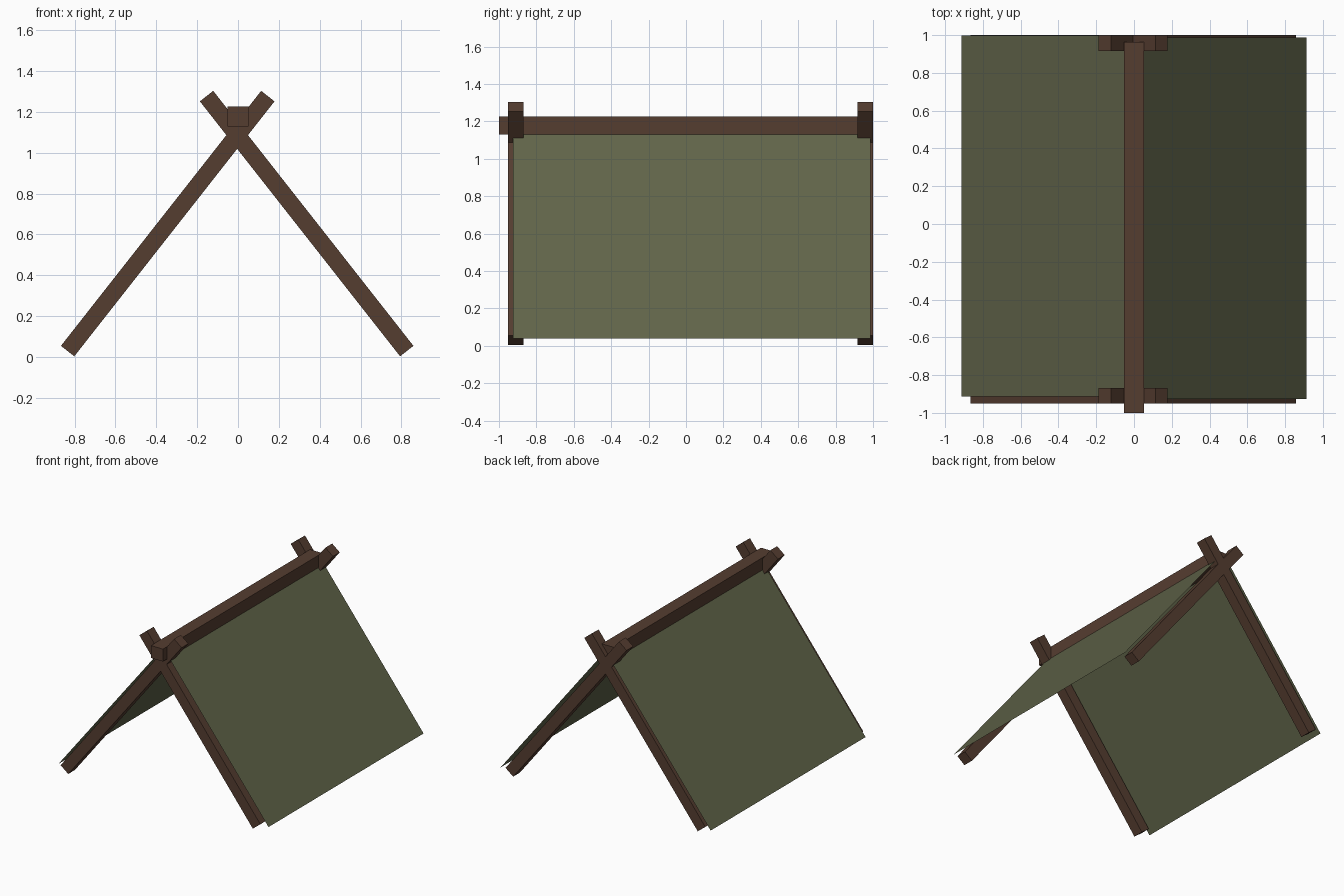
import bpy, bmesh, math
from mathutils import Vector, Matrix

if "Cube" in bpy.data.objects:
    bpy.data.objects.remove(bpy.data.objects["Cube"])


def material(name, rgb):
    m = bpy.data.materials.new(name)
    m.diffuse_color = (*rgb, 1)
    m.use_nodes = True
    m.node_tree.nodes["Principled BSDF"].inputs["Base Color"].default_value = m.diffuse_color
    return m


WOOD = material("dark brown wood", (0.091, 0.047, 0.030))
CANVAS = material("olive canvas", (0.120, 0.130, 0.068))


def finish(name, bm, mat):
    me = bpy.data.meshes.new(name)
    bm.to_mesh(me)
    bm.free()
    me.materials.append(mat)
    ob = bpy.data.objects.new(name, me)
    bpy.context.collection.objects.link(ob)
    return ob


def beam(name, a, b, width, depth):
    """Square beam from a to b; width across x/z, depth along y."""
    a, b = Vector(a), Vector(b)
    axis = b - a
    tilt = math.atan2(axis.x, axis.z)
    bm = bmesh.new()
    bmesh.ops.create_cube(bm, size=1, matrix=Matrix.Translation((a + b) / 2)
                          @ Matrix.Rotation(tilt, 4, 'Y')
                          @ Matrix.Diagonal((width, depth, axis.length, 1)))
    return finish(name, bm, WOOD)


# Crossed poles at each end
for end, y in (("front", -0.909), ("back", 0.958)):
    for side, s, shift in (("left", -1, -0.004), ("right", 1, -0.004)):
        beam(f"{end}_{side}_pole", (s * 0.830 + shift, y, 0.029),
             (-s * 0.150 + shift, y, 1.277), 0.083, 0.083)

# Ridge beam resting in the crossings
bm = bmesh.new()
bmesh.ops.create_cube(bm, size=1, matrix=Matrix.Translation((0, -0.018, 1.177))
                      @ Matrix.Diagonal((0.104, 1.964, 0.097, 1)))
finish("ridge_beam", bm, WOOD)

# Thin canvas sheets lying just outside the poles
for side, s, y0, y1 in (("left", -1, -0.913, 0.998), ("right", 1, -0.926, 0.987)):
    bm = bmesh.new()
    corners = [(s * 0.912, y0, 0.038), (s * 0.912, y1, 0.038),
               (s * 0.040, y1, 1.145), (s * 0.040, y0, 1.145)]
    face = bm.faces.new([bm.verts.new(c) for c in corners])
    face.normal_update()
    if face.normal.z < 0:
        face.normal_flip()
    finish(f"{side}_canvas", bm, CANVAS)
